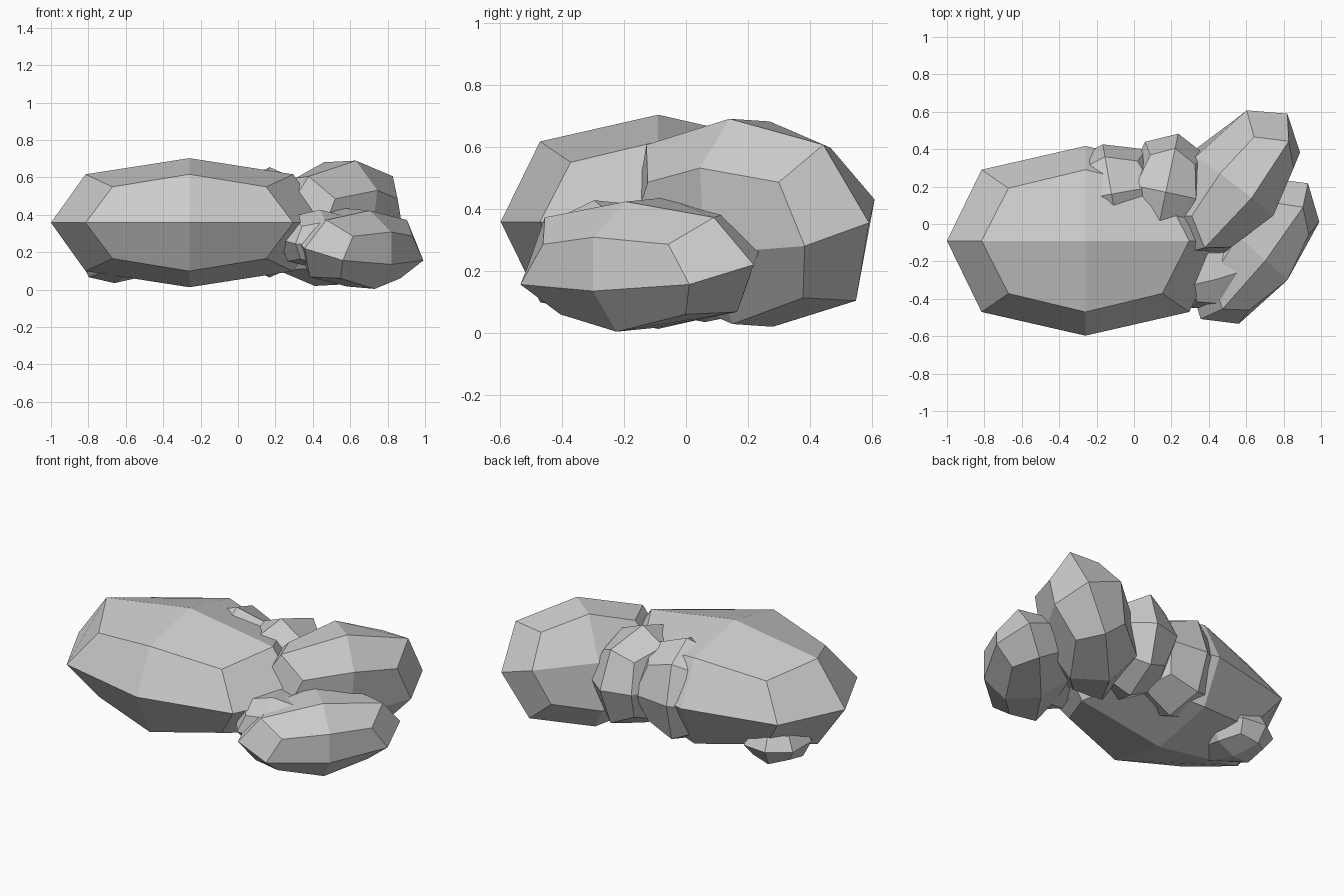
import bpy, bmesh, math
from mathutils import Vector, Matrix

if "Cube" in bpy.data.objects:
    bpy.data.objects.remove(bpy.data.objects["Cube"])


def rock(name, center, u, v, w):
    """Rounded 24-quad boulder; u, v, w are its three half-axis vectors."""
    bm = bmesh.new()
    bmesh.ops.create_cube(bm, size=2)
    bmesh.ops.subdivide_edges(bm, edges=bm.edges[:], cuts=1, use_grid_fill=True)
    axes = Matrix((u, v, w)).transposed()
    for vert in bm.verts:
        n = sum(abs(c) > 0.5 for c in vert.co)
        vert.co = Vector(center) + axes @ (vert.co * {1: 1, 2: 0.75, 3: 5 / 9}[n])
    bmesh.ops.recalc_face_normals(bm, faces=bm.faces[:])
    mesh = bpy.data.meshes.new(name)
    bm.to_mesh(mesh)
    bm.free()
    obj = bpy.data.objects.new(name, mesh)
    bpy.context.collection.objects.link(obj)
    bpy.ops.object.select_all(action='DESELECT')
    obj.select_set(True)
    bpy.context.view_layer.objects.active = obj
    bpy.ops.object.shade_smooth_by_angle(angle=math.radians(20))
    return obj


def turned_rock(name, center, half, turn, tilt=0):
    """Boulder given by half sizes, a turn about z and a tilt about x, in degrees."""
    r = Matrix.Rotation(math.radians(turn), 3, 'Z') @ Matrix.Rotation(math.radians(tilt), 3, 'X')
    return rock(name, center, *[r.col[i] * half[i] for i in range(3)])


# Large boulder on the left
turned_rock("main_boulder", (-0.26, -0.09, 0.358), (0.74, 0.507, 0.345), 0)

# Two leaning slabs on the right
rock("back_right_boulder", (0.52, 0.21, 0.355),
     (0.30, 0.38, 0.0), (0.19, -0.15, -0.10), (0.11, -0.07, 0.335))
rock("front_right_boulder", (0.643, -0.145, 0.22),
     (0.287, 0.363, 0.0), (0.177, -0.155, -0.085), (0.06, -0.05, 0.203))

# Smaller stones wedged between and below
turned_rock("front_wedge_stone", (0.43, -0.27, 0.27), (0.22, 0.19, 0.16), 15, 10)
turned_rock("back_wedge_stone", (0.17, 0.17, 0.36), (0.22, 0.32, 0.295), -12)
turned_rock("middle_stone", (-0.12, 0.16, 0.35), (0.30, 0.27, 0.30), 10)
turned_rock("base_stone", (-0.66, 0.06, 0.16), (0.19, 0.22, 0.125), 15)
